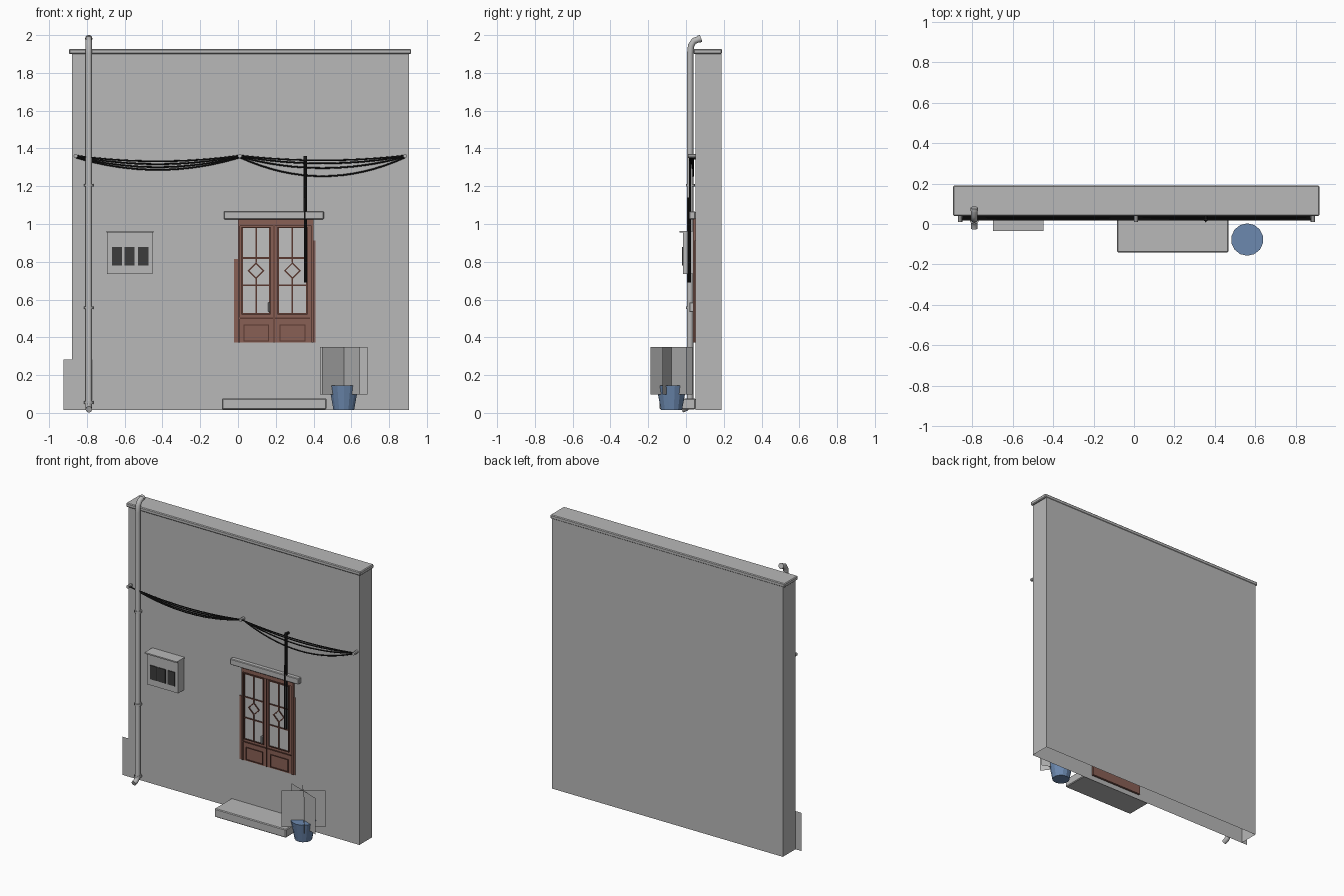
import bpy, bmesh, math
from mathutils import Vector

if "Cube" in bpy.data.objects:
    bpy.data.objects.remove(bpy.data.objects["Cube"])


def material(name, r, g, b):
    m = bpy.data.materials.new(name)
    m.diffuse_color = (r, g, b, 1)
    m.use_nodes = True
    m.node_tree.nodes["Principled BSDF"].inputs["Base Color"].default_value = m.diffuse_color
    return m


GREY = material("plaster grey", 0.48, 0.48, 0.48)
WOOD = material("brown wood", 0.25, 0.115, 0.09)
TRIM = material("dark brown trim", 0.10, 0.04, 0.03)
BLUE = material("bucket blue", 0.15, 0.25, 0.43)
BLACK = material("cable black", 0.012, 0.012, 0.012)
DARK = material("meter window", 0.045, 0.045, 0.045)
GLASS = material("pale glass", 0.53, 0.53, 0.53)


def finish(name, bm, mat, smooth=False):
    me = bpy.data.meshes.new(name)
    bm.normal_update()
    bm.to_mesh(me)
    bm.free()
    me.materials.append(mat)
    ob = bpy.data.objects.new(name, me)
    bpy.context.collection.objects.link(ob)
    if smooth:
        bpy.context.view_layer.objects.active = ob
        ob.select_set(True)
        bpy.ops.object.shade_smooth_by_angle(angle=math.radians(40))
        ob.select_set(False)
    return ob


def box(name, x, y, z, mat, bevel=0, open_bottom=False):
    """Box from (min, max) ranges."""
    bm = bmesh.new()
    bmesh.ops.create_cube(bm, size=1)
    for v in bm.verts:
        v.co = [r[0] if c < 0 else r[1] for c, r in zip(v.co, (x, y, z))]
    if open_bottom:
        bm.normal_update()
        bmesh.ops.delete(bm, geom=[f for f in bm.faces if f.normal.z < -0.9], context='FACES')
    if bevel:
        bmesh.ops.bevel(bm, geom=bm.edges[:], offset=bevel, segments=1, affect='EDGES')
    return finish(name, bm, mat)


def quad(name, corners, mat):
    bm = bmesh.new()
    bm.faces.new([bm.verts.new(c) for c in corners])
    return finish(name, bm, mat)


def tube(name, pts, r, mat, sides=12):
    """Capped tube swept along points that lie in a plane."""
    pts = [Vector(p) for p in pts]
    bm = bmesh.new()
    rings = []
    for i, p in enumerate(pts):
        t = (pts[min(i + 1, len(pts) - 1)] - pts[max(i - 1, 0)]).normalized()
        ref = Vector((1, 0, 0)) if abs(t.x) < 0.1 else Vector((0, 1, 0))
        u = t.cross(ref).normalized()
        w = t.cross(u)
        rings.append([bm.verts.new(p + r * (u * math.cos(a) + w * math.sin(a)))
                      for a in (2 * math.pi * k / sides for k in range(sides))])
    for a, b in zip(rings, rings[1:]):
        for k in range(sides):
            n = (k + 1) % sides
            bm.faces.new((a[k], a[n], b[n], b[k]))
    bm.faces.new(rings[0][::-1])
    bm.faces.new(rings[-1])
    bmesh.ops.recalc_face_normals(bm, faces=bm.faces[:])
    return finish(name, bm, mat, True)


# Wall, coping, stained base sheet, doorstep and lintel
box("wall", (-0.88, 0.905), (0.05, 0.187), (0.015, 1.905), GREY, open_bottom=True)
box("coping", (-0.895, 0.917), (0.04, 0.19), (1.9, 1.927), GREY, 0.005)
quad("base_sheet", [(-0.925, 0.048, 0.015), (0.905, 0.048, 0.015),
                    (0.905, 0.048, 0.282), (-0.925, 0.048, 0.282)], GREY)
box("doorstep", (-0.085, 0.468), (-0.14, 0.05), (0.018, 0.077), GREY, 0.005)
box("lintel", (-0.075, 0.455), (0.017, 0.05), (1.025, 1.067), GREY, 0.004)

# Door frame and the lower boards recessed behind the wall face
box("door_back", (0.0, 0.40), (0.044, 0.06), (0.372, 1.03), WOOD)
box("frame_left", (-0.02, 0.0), (0.044, 0.06), (0.372, 0.815), WOOD)
box("frame_right", (0.40, 0.41), (0.044, 0.06), (0.372, 0.912), WOOD)
box("frame_top", (0.0, 0.40), (0.036, 0.05), (0.99, 1.03), WOOD)
box("hidden_boards", (0.01, 0.41), (0.06, 0.075), (0.04, 0.372), WOOD)
for x in (0.0, 0.39):
    box("frame_post", (x, x + 0.01), (0.036, 0.05), (0.372, 0.99), WOOD)


def outline(name, x, z, w, y, mat):
    """Thin rectangular border."""
    box(name, (x[0], x[1]), y, (z[0], z[0] + w), mat)
    box(name, (x[0], x[1]), y, (z[1] - w, z[1]), mat)
    box(name, (x[0], x[0] + w), y, (z[0] + w, z[1] - w), mat)
    box(name, (x[1] - w, x[1]), y, (z[0] + w, z[1] - w), mat)


# Two door leaves: glass, glazing bars, diamond and lower panel
for x0, x1 in ((0.024, 0.167), (0.214, 0.362)):
    xm = (x0 + x1) / 2
    bar_y = (0.036, 0.042)
    box("glass", (x0, x1), (0.041, 0.045), (0.527, 0.98), GLASS)
    outline("glass_border", (x0 - 0.005, x1 + 0.005), (0.522, 0.985), 0.007, bar_y, TRIM)
    for z in (0.675, 0.82):
        box("bar_across", (x0, x1), bar_y, (z - 0.004, z + 0.004), TRIM)
    for z in ((0.53, 0.712), (0.795, 0.98)):
        box("bar_upright", (xm - 0.004, xm + 0.004), bar_y, z, TRIM)
    bm = bmesh.new()
    rim = [[bm.verts.new((xm + d * c, 0.036, 0.753 + d * s))
            for c, s in ((1, 0), (0, 1), (-1, 0), (0, -1))] for d in (0.045, 0.035)]
    faces = [bm.faces.new((rim[0][k], rim[1][k], rim[1][k - 1], rim[0][k - 1])) for k in range(4)]
    ext = bmesh.ops.extrude_face_region(bm, geom=faces)
    for v in [g for g in ext["geom"] if isinstance(g, bmesh.types.BMVert)]:
        v.co.y = 0.042
    bmesh.ops.recalc_face_normals(bm, faces=bm.faces[:])
    finish("diamond", bm, TRIM)
    box("leaf_rail", (x0 - 0.018, x1 + 0.018), (0.038, 0.046), (0.498, 0.505), TRIM)
    outline("panel_border", (x0 + 0.006, x1 - 0.004), (0.378, 0.468), 0.005, (0.039, 0.046), TRIM)
box("leaf_joint", (0.189, 0.193), (0.038, 0.046), (0.372, 0.99), TRIM)
box("door_handle", (0.160, 0.170), (0.018, 0.045), (0.535, 0.585), GREY, 0.002)

# Meter box with lid and three windows
box("meter_box", (-0.693, -0.452), (-0.015, 0.05), (0.735, 0.955), GREY)
box("meter_lid", (-0.697, -0.448), (-0.035, 0.05), (0.955, 0.964), GREY)
for x in (-0.667, -0.602, -0.529):
    box("meter_window", (x, x + 0.054), (-0.021, -0.014), (0.78, 0.877), DARK)

# Drain pipe with bent ends and collars
PX = -0.79
tube("drain_pipe", [(PX, -0.022, 0.018), (PX, 0.0, 0.026), (PX, 0.016, 0.042), (PX, 0.022, 0.07),
                    (PX, 0.022, 1.9), (PX, 0.027, 1.945), (PX, 0.042, 1.969), (PX, 0.078, 1.982)],
     0.017, GREY)
for z in (0.055, 0.557, 1.205):
    tube("pipe_collar", [(PX, 0.024, z - 0.007), (PX, 0.024, z + 0.007)], 0.024, GREY)
tube("pipe_mouth", [(PX, 0.066, 1.978), (PX, 0.08, 1.983)], 0.019, GREY)

# Sagging cables between wall pegs
for xa, xb, sags in ((-0.86, 0.01, (0.03, 0.042, 0.055, 0.066)),
                     (0.01, 0.885, (0.025, 0.038, 0.06, 0.10))):
    for i, sag in enumerate(sags):
        pts = []
        for k in range(17):
            t = k / 16
            pts.append((xa + (xb - xa) * t, 0.02 + 0.006 * i,
                        1.362 - 0.003 * i - sag * 4 * t * (1 - t)))
        tube("cable", pts, 0.0042, BLACK, 6)
for x in (-0.86, 0.01, 0.885):
    tube("cable_peg", [(x, 0.01, 1.36), (x, 0.05, 1.36)], 0.011, GREY, 8)

# Hanging cables
tube("drop_cable", [(0.350, 0.022, 1.36), (0.350, 0.022, 1.05)], 0.004, BLACK, 6)
tube("drop_cable", [(0.360, 0.022, 1.36), (0.360, 0.022, 0.69)], 0.005, BLACK, 6)
tube("drop_cable", [(0.354, 0.012, 1.14), (0.354, 0.012, 0.69)], 0.004, BLACK, 6)
tube("drop_peg", [(0.355, 0.015, 1.35), (0.355, 0.05, 1.35)], 0.009, BLACK, 8)

# Bucket with crossed plant cards
BX, BY = 0.56, -0.077
bm = bmesh.new()
bmesh.ops.create_cone(bm, cap_ends=True, segments=14, radius1=0.056, radius2=0.08, depth=0.13)
bmesh.ops.translate(bm, verts=bm.verts[:], vec=(BX, BY, 0.08))
finish("bucket", bm, BLUE)
for deg, half in ((35, 0.14), (-21, 0.135), (-52, 0.14)):
    dx, dy = half * math.cos(math.radians(deg)), half * math.sin(math.radians(deg))
    quad("plant_card", [(BX - dx, BY - dy, 0.097), (BX + dx, BY + dy, 0.097),
                        (BX + dx, BY + dy, 0.35), (BX - dx, BY - dy, 0.35)], GREY)
